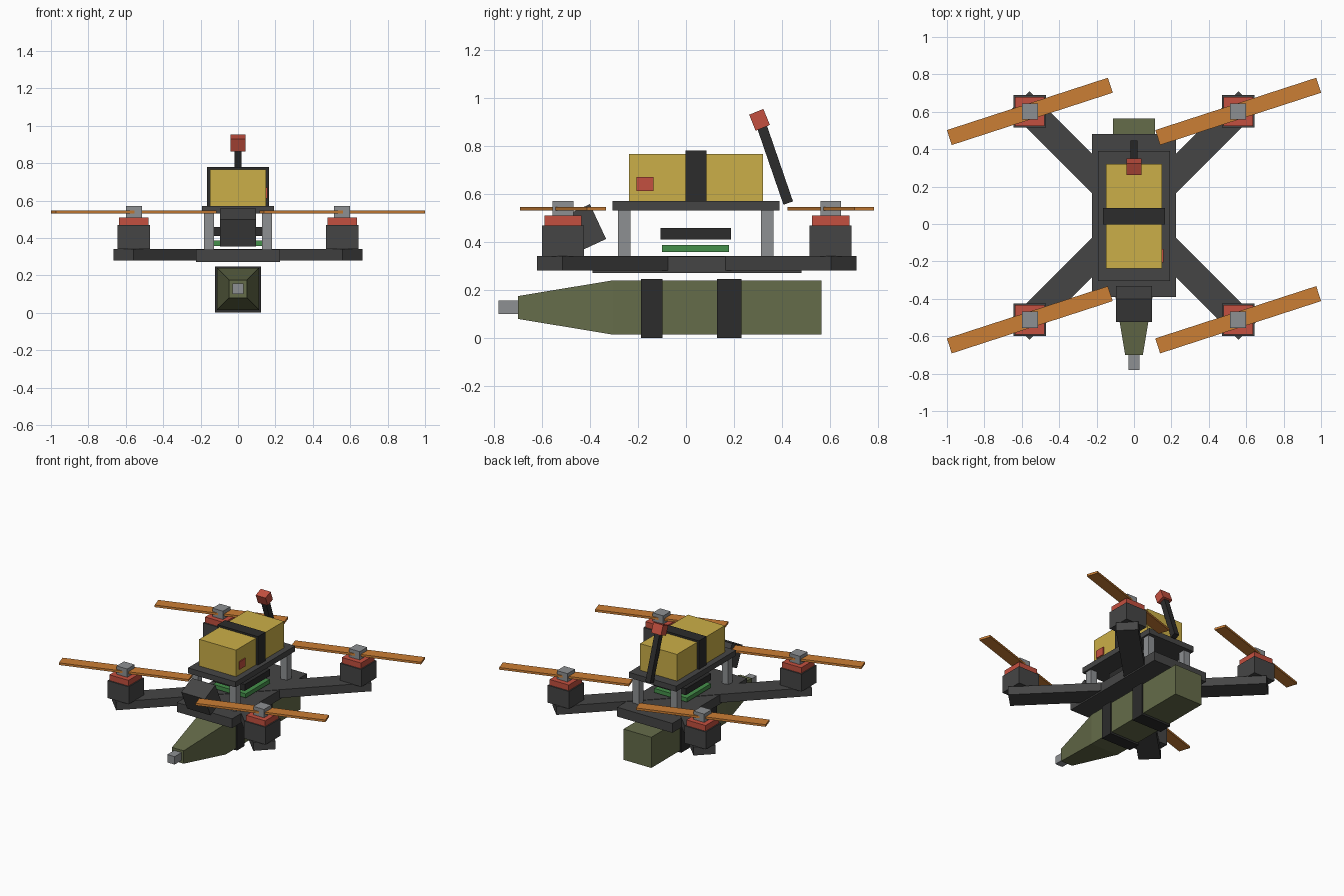
import bpy, bmesh
from math import radians
from mathutils import Matrix

cube = bpy.data.objects.get("Cube")
if cube:
    bpy.data.objects.remove(cube, do_unlink=True)


def material(name, rgb):
    m = bpy.data.materials.new(name)
    m.use_nodes = True
    m.diffuse_color = (*rgb, 1)
    m.node_tree.nodes["Principled BSDF"].inputs["Base Color"].default_value = (*rgb, 1)
    return m


FRAME = material("frame grey", (0.06, 0.06, 0.06))
BLACK = material("strap black", (0.025, 0.025, 0.025))
STEEL = material("steel grey", (0.27, 0.28, 0.29))
RED = material("red", (0.55, 0.08, 0.05))
ORANGE = material("propeller orange", (0.6, 0.21, 0.035))
YELLOW = material("battery yellow", (0.6, 0.43, 0.065))
GREEN = material("board green", (0.06, 0.28, 0.07))
OLIVE = material("olive", (0.13, 0.15, 0.068))


def box(name, mat, centre, size, turn=0, axis='Z', front_scale=1):
    """Box with optional rotation; front_scale tapers the -y end."""
    bm = bmesh.new()
    bmesh.ops.create_cube(bm, size=1)
    for v in bm.verts:
        if v.co.y < 0:
            v.co.x *= front_scale
            v.co.z *= front_scale
    bm.transform(Matrix.Rotation(radians(turn), 4, axis) @ Matrix.Diagonal((*size, 1)))
    mesh = bpy.data.meshes.new(name)
    bm.to_mesh(mesh)
    bm.free()
    mesh.materials.append(mat)
    ob = bpy.data.objects.new(name, mesh)
    ob.location = centre
    bpy.context.collection.objects.link(ob)
    return ob


def span(name, mat, x, y, z):
    """Upright box from (low, high) ranges; x is a half width."""
    return box(name, mat, (0, sum(y) / 2, sum(z) / 2), (2 * x, y[1] - y[0], z[1] - z[0]))


# Frame plates and crossed arms
MID_Y = 0.045
span("lower_plate", FRAME, 0.225, (-0.39, 0.48), (0.27, 0.339))
span("top_plate", FRAME, 0.193, (-0.305, 0.39), (0.53, 0.57))
for name, turn in (("arm_a", 45), ("arm_b", -45)):
    box(name, FRAME, (0, MID_Y, 0.311), (1.73, 0.15, 0.062), turn)

# Motors, propellers and standoffs at the four corners
for side, sx in (("left", 1), ("right", -1)):
    for end, sy in (("front", -1), ("back", 1)):
        tag = f"{end}_{side}"
        x, y = sx * 0.557, MID_Y + sy * 0.557
        box("motor_" + tag, FRAME, (x, y, 0.404), (0.174, 0.174, 0.128))
        box("motor_cap_" + tag, RED, (x, y, 0.489), (0.156, 0.156, 0.042))
        box("hub_" + tag, STEEL, (x, y, 0.54), (0.086, 0.086, 0.062))
        box("propeller_" + tag, ORANGE, (x, y, 0.538), (0.905, 0.084, 0.016), 18)
        box("standoff_" + tag, STEEL, (sx * 0.155, 0.04 + sy * 0.298, 0.435), (0.052, 0.052, 0.194))

# Electronics stack
span("circuit_board", GREEN, 0.133, (-0.1, 0.18), (0.357, 0.387))
span("controller", BLACK, 0.13, (-0.107, 0.188), (0.41, 0.458))

# Battery with strap and label
span("battery", YELLOW, 0.15, (-0.237, 0.32), (0.57, 0.766))
span("battery_strap", BLACK, 0.165, (-0.003, 0.085), (0.57, 0.78))
box("battery_label", RED, (0.153, -0.17, 0.641), (0.008, 0.07, 0.058))

# Tilted camera
box("camera", FRAME, (0, -0.428, 0.456), (0.192, 0.136, 0.16), 25, 'X')

# Antenna
box("antenna_rod", BLACK, (0, 0.371, 0.72), (0.04, 0.042, 0.335), 19, 'X')
box("antenna_tip", RED, (0, 0.306, 0.908), (0.08, 0.064, 0.072), 22, 'X')

# Slung payload: body, tapered nose, fuse and straps
span("payload_body", OLIVE, 0.113, (-0.305, 0.565), (0.014, 0.24))
box("payload_nose", OLIVE, (0, -0.502, 0.127), (0.226, 0.396, 0.226), front_scale=0.42)
span("payload_fuse", STEEL, 0.03, (-0.78, -0.7), (0.099, 0.157))
span("payload_strap_front", BLACK, 0.122, (-0.187, -0.098), (0, 0.246))
span("payload_strap_back", BLACK, 0.122, (0.13, 0.23), (0, 0.246))
